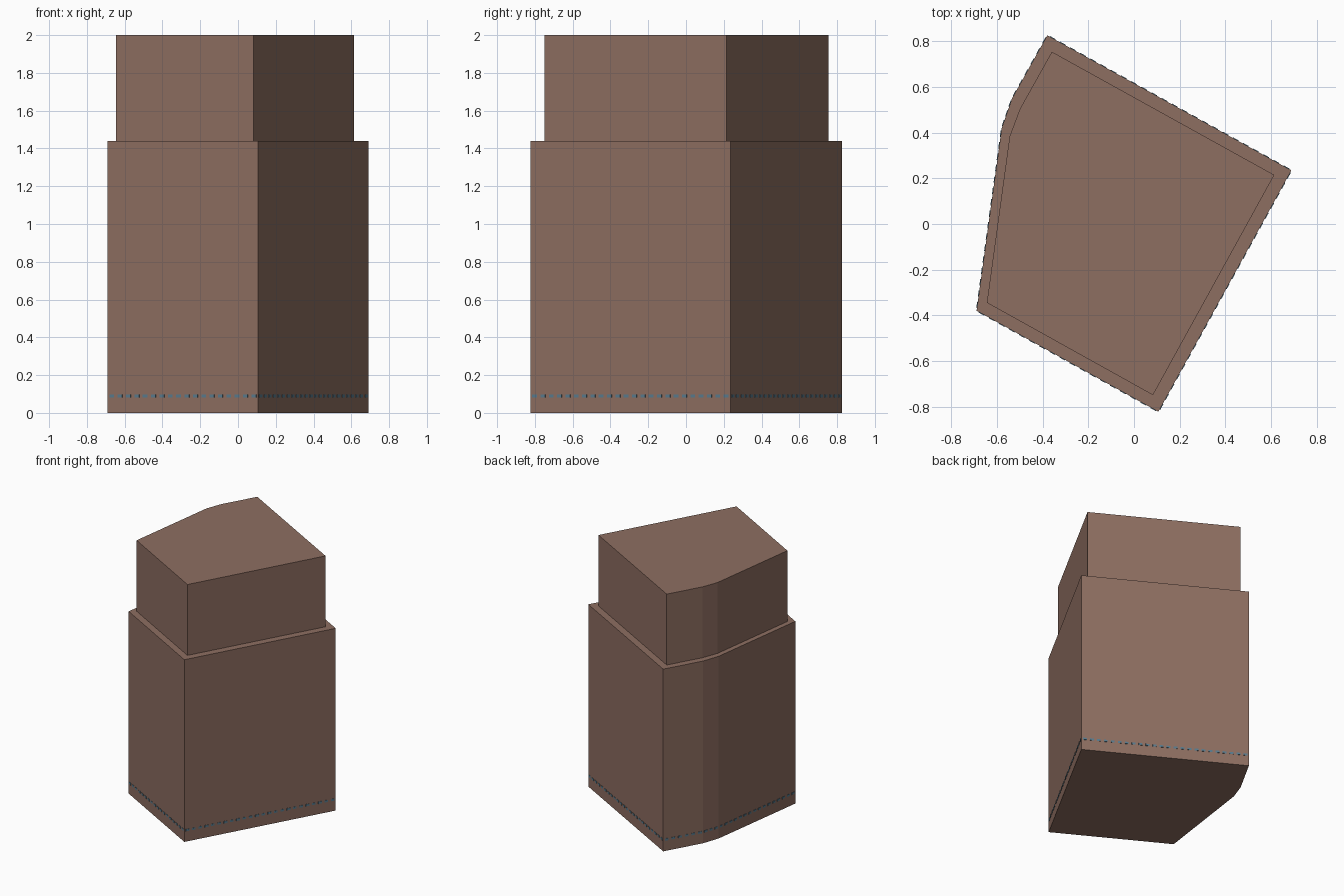
import bpy, bmesh
from mathutils import Vector, Matrix

if "Cube" in bpy.data.objects:
    bpy.data.objects.remove(bpy.data.objects["Cube"])


def material(name, rgb):
    m = bpy.data.materials.new(name)
    m.diffuse_color = (*rgb, 1)
    m.use_nodes = True
    m.node_tree.nodes["Principled BSDF"].inputs["Base Color"].default_value = m.diffuse_color
    return m


def finish(bm, name, mat):
    bmesh.ops.recalc_face_normals(bm, faces=bm.faces)
    mesh = bpy.data.meshes.new(name)
    bm.to_mesh(mesh)
    bm.free()
    mesh.materials.append(mat)
    ob = bpy.data.objects.new(name, mesh)
    bpy.context.collection.objects.link(ob)
    return ob


def prism(name, outline, z0, z1, mat):
    bm = bmesh.new()
    face = bm.faces.new([bm.verts.new((x, y, z0)) for x, y in outline])
    ext = bmesh.ops.extrude_face_region(bm, geom=[face], use_keep_orig=True)
    top = [v for v in ext["geom"] if isinstance(v, bmesh.types.BMVert)]
    bmesh.ops.translate(bm, verts=top, vec=(0, 0, z1 - z0))
    return finish(bm, name, mat)


brown = material("brown", (0.27, 0.157, 0.12))
blue_grey = material("blue_grey", (0.1, 0.2, 0.27))

# Footprints of the two storeys, counter-clockwise
lower = [(0.69, 0.235), (-0.38, 0.827), (-0.535, 0.55), (-0.58, 0.42),
         (-0.69, -0.38), (0.107, -0.823)]
upper = [(0.615, 0.215), (-0.36, 0.755), (-0.5, 0.505), (-0.545, 0.385),
         (-0.645, -0.345), (0.083, -0.75)]

# Main body and set-back top storey
prism("main_body", lower, 0, 1.44, brown)
prism("top_storey", upper, 1.44, 2.0, brown)

# Row of tiny strips just above the base
bm = bmesh.new()
pts = [Vector((x, y, 0.09)) for x, y in lower]
for a, b in zip(pts, pts[1:] + pts[:1]):
    d = b - a
    n = max(1, round(d.length / 0.05))
    rot = Vector((1, 0, 0)).rotation_difference(d.normalized()).to_matrix().to_4x4()
    for i in range(n):
        p = a + d * ((i + 0.5) / n)
        mat = Matrix.Translation(p) @ rot @ Matrix.Diagonal((0.028, 0.006, 0.016, 1))
        bmesh.ops.create_cube(bm, size=1, matrix=mat)
finish(bm, "base_strips", blue_grey)
